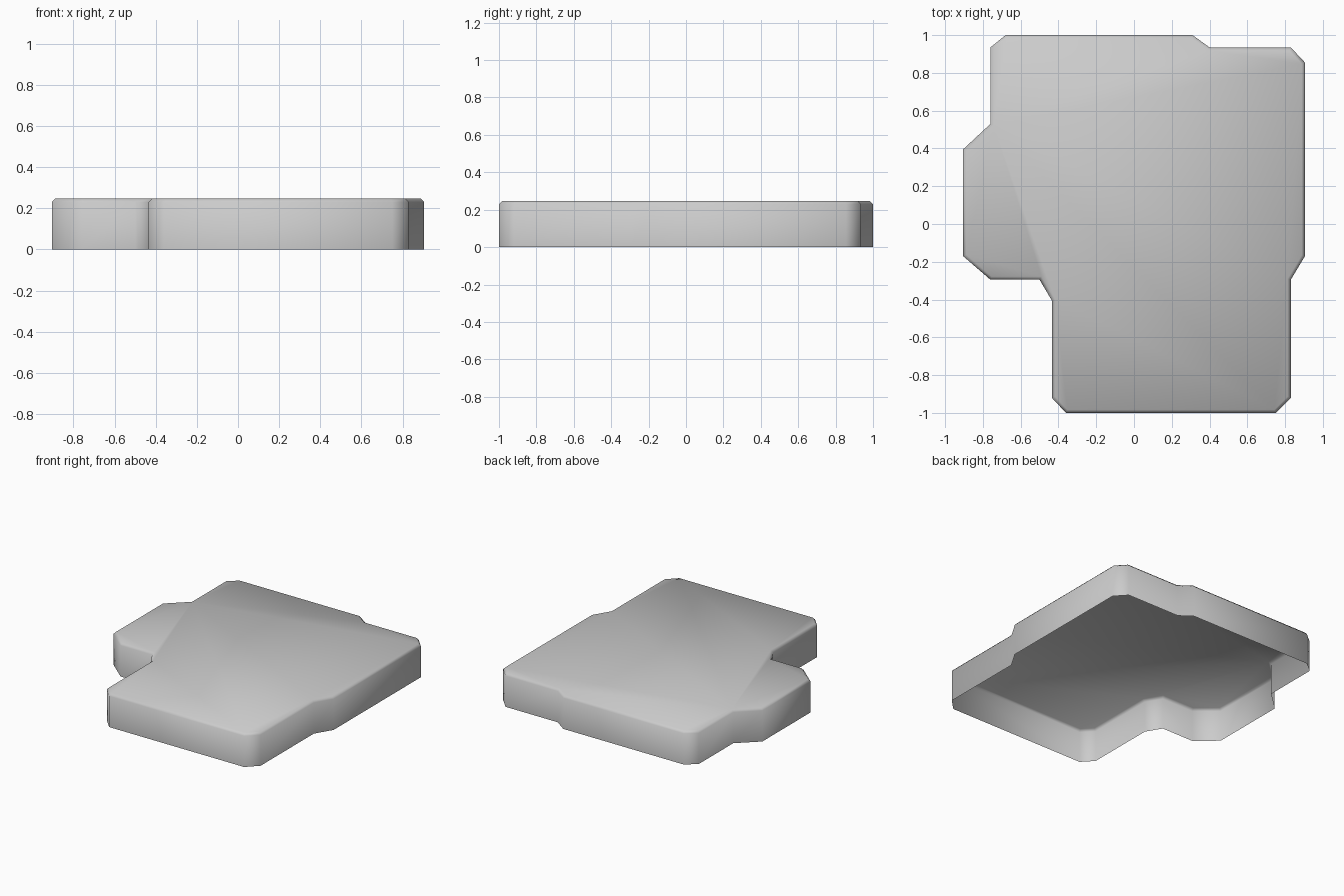
import bpy, bmesh, math

if "Cube" in bpy.data.objects:
    bpy.data.objects.remove(bpy.data.objects["Cube"])

HEIGHT = 0.247
BEVEL_IN, BEVEL_DOWN = 0.017, 0.017

# Plan outline, clockwise from the back left corner
outline = [(-0.68, 1.0), (0.31, 1.0), (0.40, 0.935), (0.83, 0.935),
           (0.905, 0.855), (0.905, -0.17), (0.83, -0.295), (0.83, -0.92),
           (0.75, -1.0), (-0.36, -1.0), (-0.435, -0.92), (-0.435, -0.405),
           (-0.50, -0.295), (-0.76, -0.295), (-0.905, -0.17),
           (-0.905, 0.395), (-0.76, 0.53), (-0.76, 0.935)]

# Lid: top face, chamfered rim and thin skirt, open underneath
bm = bmesh.new()
top = bm.faces.new([bm.verts.new((x, y, HEIGHT - BEVEL_DOWN))
                    for x, y in reversed(outline)])
bm.normal_update()
rim = list(top.edges)
skirt = bmesh.ops.extrude_edge_only(bm, edges=rim)["geom"]
for v in skirt:
    if isinstance(v, bmesh.types.BMVert):
        v.co.z = 0
bmesh.ops.inset_region(bm, faces=[top], thickness=BEVEL_IN,
                       use_even_offset=True, use_boundary=True)
for v in top.verts:
    v.co.z = HEIGHT
bmesh.ops.recalc_face_normals(bm, faces=bm.faces)
if top.normal.z < 0:
    bmesh.ops.reverse_faces(bm, faces=bm.faces)

mesh = bpy.data.meshes.new("stepped_lid")
bm.to_mesh(mesh)
bm.free()
lid = bpy.data.objects.new("stepped_lid", mesh)
bpy.context.collection.objects.link(lid)
bpy.context.view_layer.objects.active = lid
lid.select_set(True)
bpy.ops.object.shade_smooth_by_angle(angle=math.radians(60))
